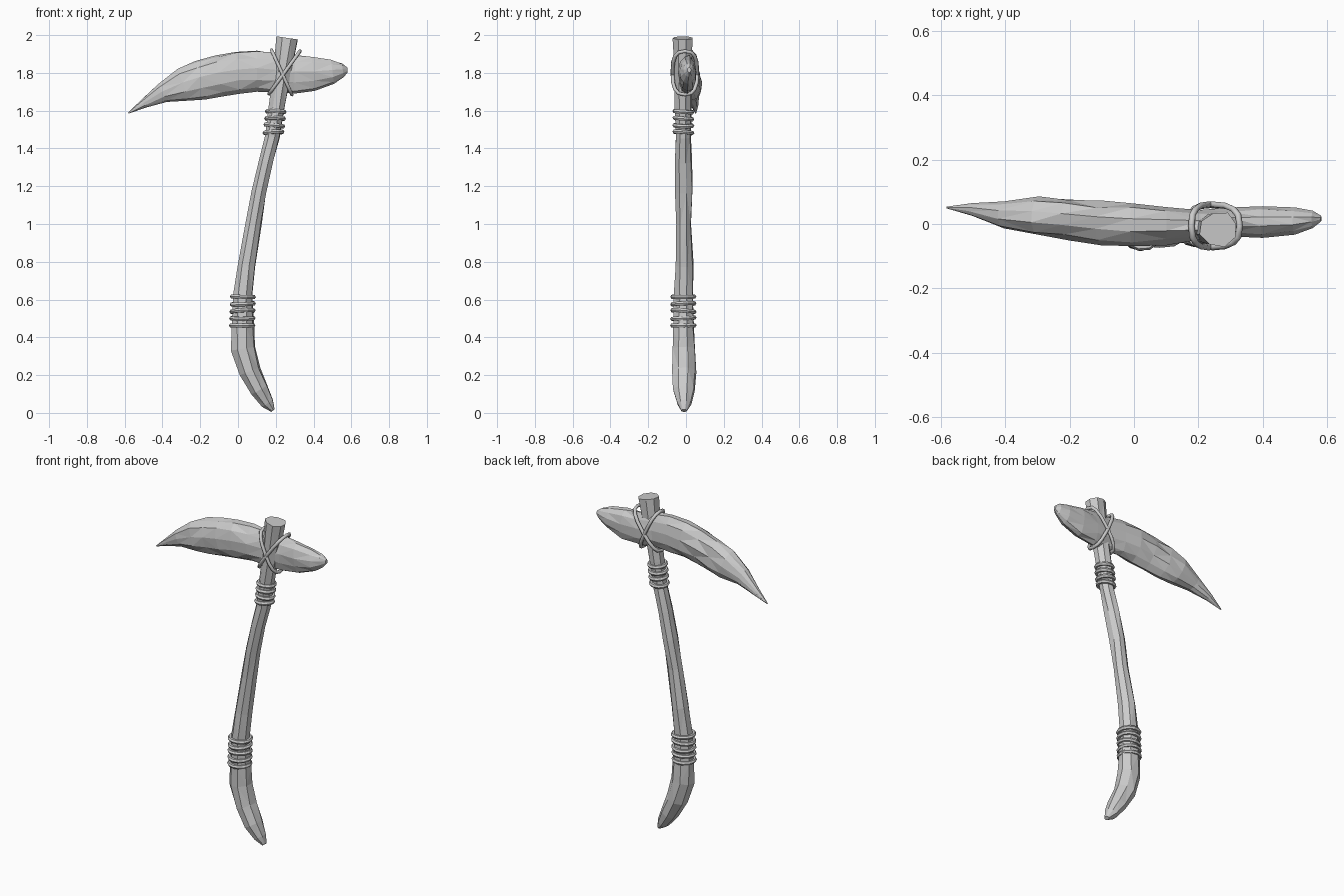
import bpy, bmesh, math, random
from mathutils import Vector

random.seed(4)
old = bpy.data.objects.get("Cube")
if old:
    bpy.data.objects.remove(old)

grey = bpy.data.materials.new("plain_grey")
grey.use_nodes = True
grey.diffuse_color = (0.6, 0.6, 0.6, 1)
grey.node_tree.nodes["Principled BSDF"].inputs["Base Color"].default_value = (0.6, 0.6, 0.6, 1)


def loft(name, stations, sides, jitter, phase=0.0):
    """Skin rings along a path; station = (centre, half width in xz, half depth in y)."""
    bm = bmesh.new()
    rings = []
    last = len(stations) - 1
    for i, (c, a, b) in enumerate(stations):
        t = stations[min(i + 1, last)][0] - stations[max(i - 1, 0)][0]
        across = Vector((t.z, 0, -t.x)).normalized()
        ring = []
        for k in range(sides):
            ang = math.tau * k / sides + phase
            s = 1 + random.uniform(-jitter, jitter)
            ring.append(bm.verts.new(c + across * a * s * math.cos(ang)
                                     + Vector((0, b * s * math.sin(ang), 0))))
        rings.append(ring)
    for r, q in zip(rings, rings[1:]):
        for k in range(sides):
            n = (k + 1) % sides
            bm.faces.new((r[k], r[n], q[n], q[k]))
    bm.faces.new(rings[0][::-1])
    bm.faces.new(rings[-1])
    bmesh.ops.triangulate(bm, faces=[f for f in bm.faces if len(f.verts) == 4],
                          quad_method='SHORT_EDGE')
    bmesh.ops.recalc_face_normals(bm, faces=bm.faces[:])
    mesh = bpy.data.meshes.new(name)
    bm.to_mesh(mesh)
    bm.free()
    mesh.materials.append(grey)
    ob = bpy.data.objects.new(name, mesh)
    bpy.context.collection.objects.link(ob)
    return ob


# Crooked wooden handle: x, z, half width, half depth, y
handle = [(.185, .012, .012, .016, -.01), (.155, .05, .036, .04, -.01),
          (.112, .12, .05, .058, -.012), (.062, .22, .059, .067, -.01),
          (.026, .34, .064, .06, -.01), (.025, .45, .064, .056, -.012),
          (.026, .62, .055, .052, -.012), (.045, .78, .049, .05, -.008),
          (.082, 1.0, .043, .043, -.012), (.112, 1.17, .04, .049, -.01),
          (.148, 1.33, .04, .046, -.014), (.182, 1.46, .042, .042, -.014),
          (.205, 1.62, .046, .045, -.014), (.235, 1.8, .05, .05, -.015),
          (.262, 1.985, .06, .054, -.016)]
loft("handle", [(Vector((x, y, z)), a, b) for x, z, a, b, y in handle], 8, .07, .3)

# Curved stone blade: x, lower z, upper z, front y, back y
blade = [(-.58, 1.584, 1.59, .048, .054), (-.5, 1.612, 1.66, .025, .066),
         (-.4, 1.643, 1.745, -.015, .073), (-.29, 1.65, 1.825, -.038, .085),
         (-.2, 1.658, 1.868, -.05, .078), (-.1, 1.68, 1.893, -.064, .07),
         (.0, 1.695, 1.912, -.074, .066), (.1, 1.7, 1.918, -.064, .056),
         (.2, 1.7, 1.905, -.052, .045), (.3, 1.69, 1.893, -.037, .05),
         (.4, 1.7, 1.888, -.042, .058), (.5, 1.742, 1.87, -.032, .052),
         (.555, 1.778, 1.85, -.012, .04), (.58, 1.802, 1.83, .008, .026)]
loft("blade", [(Vector((x, (f + b) / 2, (lo + hi) / 2)), (hi - lo) / 2, (b - f) / 2)
               for x, lo, hi, f, b in blade], 11, .07)


# Cord coils around the handle
def coils(name, start, end, count, x0, x1, radius):
    for i in range(count):
        u = i / (count - 1)
        bpy.ops.mesh.primitive_torus_add(
            major_segments=12, minor_segments=6, major_radius=radius, minor_radius=.012,
            location=(x0 + (x1 - x0) * u, -.014, start + (end - start) * u),
            rotation=(random.uniform(-.08, .08), random.uniform(-.06, .1), i))
        ob = bpy.context.object
        ob.name = f"{name}_{i + 1}"
        ob.data.materials.append(grey)


coils("lower_coil", .463, .615, 5, .022, .026, .058)
coils("upper_coil", 1.485, 1.595, 4, .188, .2, .046)


# Crossed lashing loops that tie the blade to the handle
def lashing(name, top, bottom):
    mid, half = (top + bottom) / 2, (top - bottom) / 2
    curve = bpy.data.curves.new(name, 'CURVE')
    curve.dimensions = '3D'
    curve.bevel_depth = .01
    curve.bevel_resolution = 1
    spline = curve.splines.new('POLY')
    count = 16
    spline.points.add(count - 1)
    spline.use_cyclic_u = True
    for k, p in enumerate(spline.points):
        ang = math.tau * k / count
        c, s = math.cos(ang), math.sin(ang)
        along = math.copysign(abs(c) ** .8, c)
        out = math.copysign(abs(s) ** .7, s)
        p.co = (*(mid + half * along + Vector((0, .066 * out, 0))), 1)
    curve.materials.append(grey)
    bpy.context.collection.objects.link(bpy.data.objects.new(name, curve))


lashing("lashing_a", Vector((.178, -.006, 1.92)), Vector((.285, -.006, 1.685)))
lashing("lashing_b", Vector((.328, -.006, 1.915)), Vector((.165, -.006, 1.69)))
